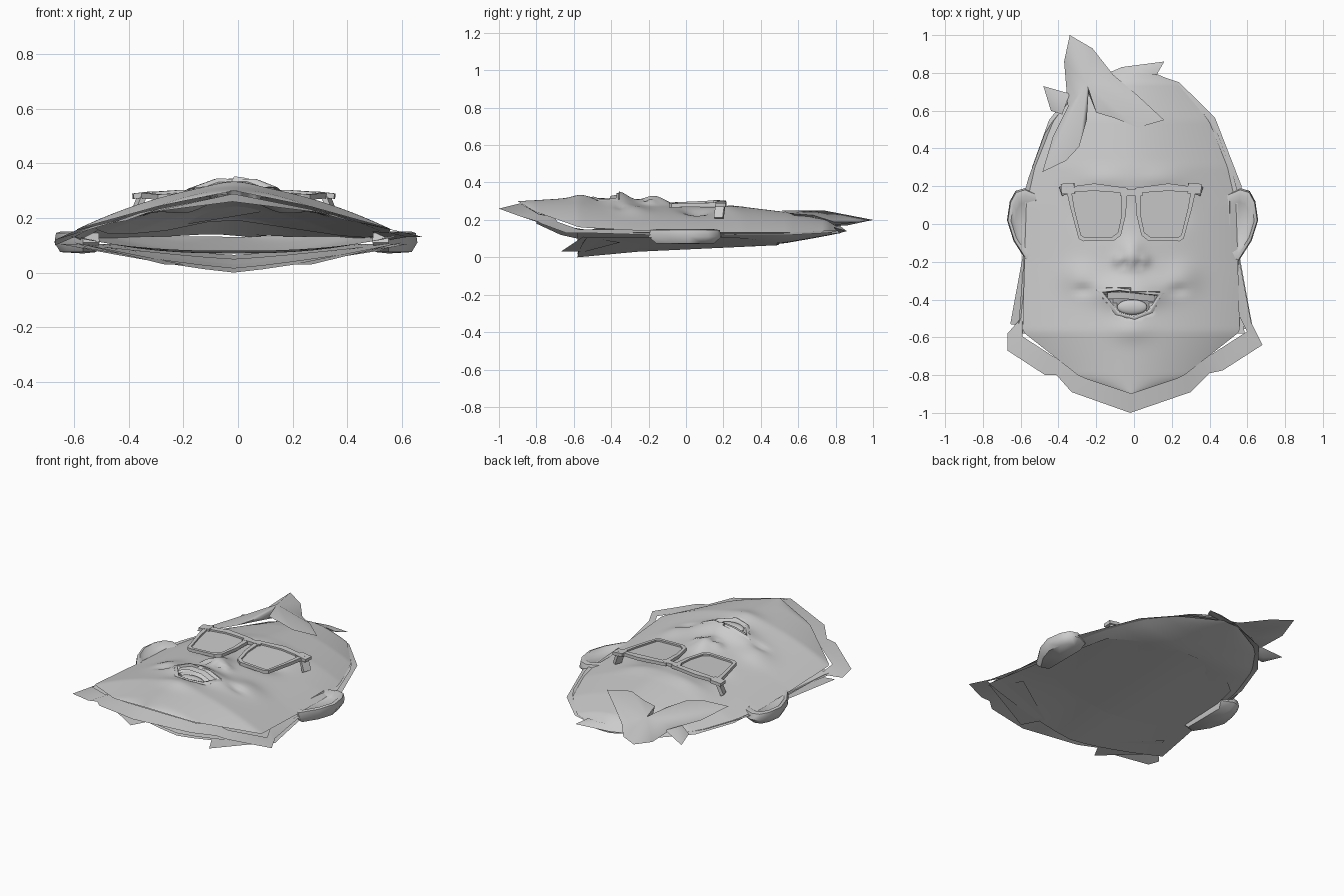
import bpy, bmesh, math
from mathutils import Vector

cube = bpy.data.objects.get("Cube")
if cube:
    bpy.data.objects.remove(cube)

grey = bpy.data.materials.new("light_grey")
grey.use_nodes = True
grey.diffuse_color = (0.6, 0.6, 0.6, 1)
grey.node_tree.nodes["Principled BSDF"].inputs["Base Color"].default_value = (0.6, 0.6, 0.6, 1)
CX = -0.015


def make(name, verts, faces, angle=40):
    mesh = bpy.data.meshes.new(name)
    mesh.from_pydata(verts, [], faces)
    mesh.materials.append(grey)
    bm = bmesh.new()
    bm.from_mesh(mesh)
    bmesh.ops.remove_doubles(bm, verts=bm.verts, dist=0.0005)
    bmesh.ops.recalc_face_normals(bm, faces=bm.faces)
    bm.to_mesh(mesh)
    bm.free()
    obj = bpy.data.objects.new(name, mesh)
    bpy.context.collection.objects.link(obj)
    bpy.ops.object.select_all(action='DESELECT')
    obj.select_set(True)
    bpy.context.view_layer.objects.active = obj
    bpy.ops.object.shade_smooth_by_angle(angle=math.radians(angle))


def loft(name, rows, closed=False, angle=40):
    n = len(rows[0])
    verts = [p for row in rows for p in row]
    faces = [(r * n + i, r * n + (i + 1) % n, (r + 1) * n + (i + 1) % n, (r + 1) * n + i)
             for r in range(len(rows) - 1) for i in range(n if closed else n - 1)]
    make(name, verts, faces, angle)


def lerp(table, t, k=1):
    for a, b in zip(table, table[1:]):
        if t <= b[0]:
            f = max(0, (t - a[0]) / (b[0] - a[0]))
            return a[k] + (b[k] - a[k]) * f
    return table[-1][k]


# Face sections: y, half width, crest height, edge height
SECTIONS = [(-0.9, 0.0, 0.3, 0.3), (-0.81, 0.27, 0.305, 0.245), (-0.57, 0.575, 0.32, 0.16),
            (-0.2, 0.565, 0.285, 0.14), (0.1, 0.555, 0.27, 0.13), (0.3, 0.51, 0.27, 0.13),
            (0.55, 0.41, 0.24, 0.13), (0.75, 0.24, 0.2, 0.14), (0.83, 0.05, 0.15, 0.14)]
# Relief: x, y, x spread, y spread, amount (mirrored when x is not zero)
RELIEF = [(0, -0.36, 0.17, 0.07, 0.052), (0, -0.17, 0.06, 0.08, 0.045), (0.07, -0.19, 0.03, 0.03, 0.018),
          (0.04, -0.21, 0.015, 0.015, -0.02), (0.17, 0.05, 0.09, 0.07, -0.035),
          (0.15, 0.24, 0.13, 0.05, 0.012), (0.28, -0.28, 0.09, 0.08, 0.02),
          (0.25, -0.35, 0.05, 0.025, -0.015), (0, -0.56, 0.1, 0.06, 0.015)]
MOUTH = [(-0.17, -0.36), (-0.08, -0.35), (0.06, -0.37), (0.13, -0.375),
         (0.08, -0.46), (0.0, -0.49), (-0.08, -0.47)]


def in_mouth(x, y):
    hit = False
    for (ax, ay), (bx, by) in zip(MOUTH, MOUTH[1:] + MOUTH[:1]):
        if (ay > y) != (by > y) and x < ax + (bx - ax) * (y - ay) / (by - ay):
            hit = not hit
    return hit


def face_z(x, y):
    w, crest, edge = (lerp(SECTIONS, y, k) for k in (1, 2, 3))
    u = min(1, abs(x - CX) / max(w, 0.001))
    z = edge + (crest - edge) * (1 - u ** 1.7)
    for px, py, sx, sy, amount in RELIEF:
        for side in ([1, -1] if px else [1]):
            z += (1 - u ** 4) * amount * math.exp(-((x - CX - side * px) / sx) ** 2 - ((y - py) / sy) ** 2)
    return z


# Face shell, sunk inside the mouth
rows = []
for j in range(87):
    y = -0.9 + 1.73 * j / 86
    w = lerp(SECTIONS, y)
    row = []
    for i in range(61):
        x = CX + w * (i / 30 - 1)
        row.append((x, y, face_z(x, y) - (0.04 if in_mouth(x, y) else 0)))
    rows.append(row)
loft("face", rows, angle=60)

# Lip rim around the open mouth
rings = []
for grow, lift in ((1.25, -0.002), (1.1, 0.007), (0.98, 0.004), (0.92, -0.025)):
    ring = []
    for x, y in MOUTH:
        px, py = -0.01 + (x + 0.01) * grow, -0.415 + (y + 0.415) * grow
        ring.append((px, py, face_z(px, py) + lift))
    rings.append(ring)
loft("lips", rings, closed=True, angle=70)
# Upper teeth
loft("teeth", [[(x, y - d + 0.02 * abs(x), face_z(x, y) - 0.012 - d * 0.2)
                for x, y in ((-0.14, -0.365), (-0.07, -0.36), (0.03, -0.37), (0.11, -0.38))]
               for d in (0, 0.035)])
# Tongue
bpy.ops.mesh.primitive_uv_sphere_add(segments=20, ring_count=10, location=(-0.01, -0.44, 0.295))
tongue = bpy.context.object
tongue.name = "tongue"
tongue.scale = (0.08, 0.04, 0.02)
tongue.data.materials.append(grey)
bpy.ops.object.shade_smooth_by_angle()

# Beard and scalp rim: outer points joined back under the face
OUTER = [(-0.02, -1.0, 0.26), (0.3, -0.89, 0.22), (0.4, -0.79, 0.19), (0.47, -0.775, 0.18),
         (0.68, -0.64, 0.13), (0.62, -0.52, 0.13), (0.56, -0.2, 0.12), (0.57, 0.2, 0.12),
         (0.43, 0.56, 0.12), (0.24, 0.75, 0.13), (0.0, 0.83, 0.14), (-0.12, 0.8, 0.14), (-0.3, 0.74, 0.13),
         (-0.45, 0.55, 0.12), (-0.54, 0.3, 0.12), (-0.58, -0.2, 0.12), (-0.6, -0.5, 0.13),
         (-0.67, -0.58, 0.1), (-0.67, -0.67, 0.12), (-0.47, -0.8, 0.18), (-0.41, -0.8, 0.19), (-0.33, -0.89, 0.22)]
inner = []
for x, y, z in OUTER:
    px, py = x * 0.88, -0.05 + (y + 0.05) * 0.88
    inner.append((px, py, face_z(px, py) - 0.012))
loft("beard_and_scalp", [OUTER, inner], closed=True, angle=30)

# Shallow bowl closing the back of the head: y, half width, lowest height
BOWL = [(-0.58, 0.6, 0.08), (-0.2, 0.57, 0.07), (0.2, 0.56, 0.07), (0.5, 0.45, 0.07),
        (0.7, 0.29, 0.105), (0.83, 0.05, 0.13)]
rows = []
for j in range(25):
    y = -0.58 + 1.41 * j / 24
    w, low = lerp(BOWL, y), lerp(BOWL, y, 2)
    rows.append([(CX + w * (i / 8 - 1), y, low + (0.132 - low) * abs(i / 8 - 1) ** 2.5) for i in range(17)])
loft("back_bowl", rows, angle=60)


# Layered neck sheets underneath, shallow V across
def neck_sheet(name, y0, y1, lift, narrow):
    rows = []
    for j in range(9):
        t = j / 8
        w = 0.64 + (narrow - 0.64) * t
        row = []
        for i in range(13):
            u = i / 6 - 1
            low = lift + 0.05 * t
            bow = (y1 - y0) * 0.2 * t * u * u
            row.append((CX + w * u, y0 + (y1 - y0) * t - bow + 0.05 * u * u * (1 - t),
                        low + (0.105 - low) * abs(u) ** 1.2))
        rows.append(row)
    loft(name, rows)


neck_sheet("back_neck_sheet", -0.58, 0.5, 0.015, 0.46)
neck_sheet("front_neck_sheet", -0.58, -0.04, 0.0, 0.57)
# Ragged flaps at the neck corners
for side, name in ((1, "left_neck_flap"), (-1, "right_neck_flap")):
    make(name, [(side * 0.6, -0.55, 0.11), (side * 0.27, -0.67, 0.03), (side * 0.2, -0.54, 0.03),
                (side * 0.52, -0.35, 0.08)], [(0, 1, 2, 3)])

# Ears: flat rounded solids
EAR = [(0.5, 0.16), (0.57, 0.19), (0.62, 0.175), (0.65, 0.12), (0.665, 0.02), (0.63, -0.09),
       (0.56, -0.2), (0.5, -0.18)]
for side, name in ((1, "left_ear"), (-1, "right_ear")):
    rows = [[(side * (0.56 + (x - 0.56) * k) + CX / 2, y * k, z) for x, y in EAR]
            for k, z in ((0, 0.07), (0.8, 0.075), (1, 0.11), (0.95, 0.145), (0.8, 0.15), (0.6, 0.13), (0, 0.13))]
    loft(name, rows, closed=True, angle=50)


# Hair pieces: fan from a raised middle, closed with a lower middle
def spike(name, outline, top, bottom):
    n = len(outline)
    faces = [(i, (i + 1) % n, k) for i in range(n) for k in (n, n + 1)]
    make(name, outline + [top, bottom], faces, 75)


spike("hair_tuft", [(-0.34, 1.0, 0.2), (-0.22, 0.93, 0.19), (-0.11, 0.79, 0.19), (0.02, 0.68, 0.225),
                    (0.16, 0.55, 0.235), (0.02, 0.51, 0.25), (-0.1, 0.56, 0.245), (-0.2, 0.59, 0.245),
                    (-0.24, 0.71, 0.24), (-0.25, 0.55, 0.235), (-0.29, 0.41, 0.235), (-0.36, 0.335, 0.225),
                    (-0.485, 0.275, 0.2), (-0.43, 0.46, 0.17), (-0.35, 0.62, 0.16), (-0.37, 0.86, 0.17)],
      (-0.25, 0.74, 0.25), (-0.26, 0.74, 0.165))
spike("side_hair_spike", [(-0.48, 0.73, 0.13), (-0.34, 0.69, 0.17), (-0.38, 0.58, 0.17), (-0.44, 0.6, 0.14)],
      (-0.4, 0.66, 0.175), (-0.4, 0.66, 0.13))
spike("back_hair_spike", [(0.16, 0.86, 0.14), (0.12, 0.79, 0.16), (-0.05, 0.8, 0.17), (-0.07, 0.83, 0.14)],
      (0.05, 0.82, 0.17), (0.05, 0.82, 0.13))


# Glasses
def frame_z(x, y):
    return 0.295 + 0.05 * min(0, y - 0.17) - 0.15 * max(0, abs(x - CX) - 0.15) ** 1.5


LENS = [(0.05, 0.165), (0.19, 0.175), (0.315, 0.17), (0.3, 0.08), (0.265, -0.06),
        (0.245, -0.072), (0.1, -0.068), (0.07, -0.045), (0.05, 0.05)]
for side, word in ((1, "left"), (-1, "right")):
    rings = []
    for grow, lift in ((0, -0.01), (0, 0.01), (1, 0.01), (1, -0.01), (0, -0.01)):
        ring = []
        for x, y in LENS:
            width = 0.04 if y > 0.15 else 0.022
            d = (Vector((x, y)) - Vector((0.175, 0.06))).normalized() * width * grow
            ring.append((CX + side * (x + d.x), y + d.y, frame_z(x, y) + lift))
        rings.append(ring)
    loft(word + "_rim", rings, closed=True, angle=30)
    make(word + "_lens", [(CX + side * x, y, frame_z(x, y)) for x, y in LENS], [tuple(range(len(LENS)))])


def bar(name, ends, size):
    a, b = Vector(ends[0]), Vector(ends[1])
    bpy.ops.mesh.primitive_cube_add(size=1, location=(a + b) / 2)
    obj = bpy.context.object
    obj.name = name
    obj.rotation_euler = (b - a).to_track_quat('Z', 'Y').to_euler()
    obj.scale = (size[0], size[1], (b - a).length)
    obj.data.materials.append(grey)
    bevel = obj.modifiers.new("soft_edges", 'BEVEL')
    bevel.width = 0.006


bar("bridge", [(CX - 0.06, 0.165, 0.295), (CX + 0.06, 0.165, 0.295)], (0.035, 0.02))
for side, word in ((1, "left"), (-1, "right")):
    bar(word + "_hinge", [(CX + side * 0.3, 0.19, 0.288), (CX + side * 0.37, 0.185, 0.28)], (0.055, 0.02))
    bar(word + "_temple", [(CX + side * 0.335, 0.185, 0.285), (CX + side * 0.365, 0.175, 0.21)], (0.05, 0.02))
